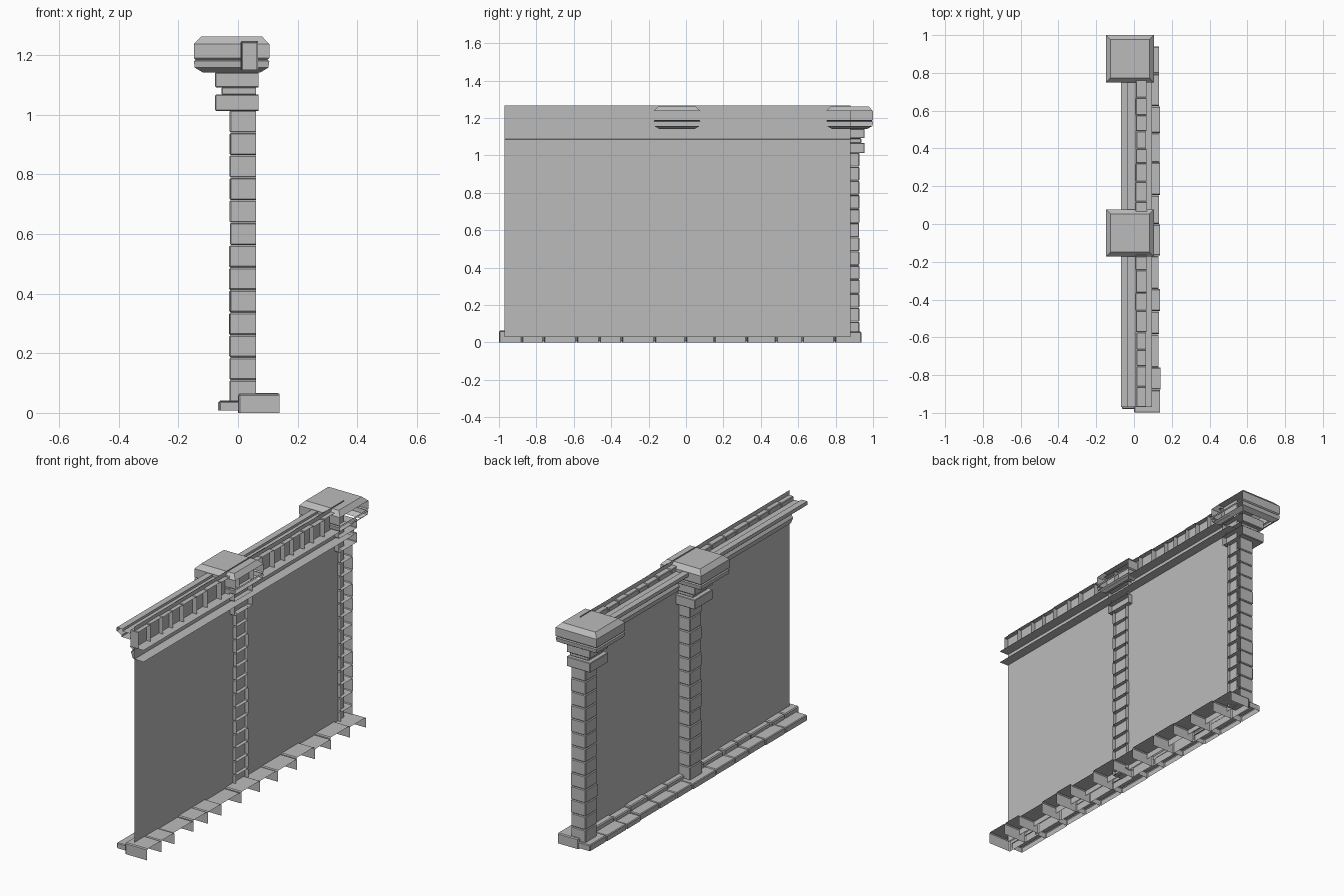
import bpy, bmesh, random
from mathutils import Vector

random.seed(4)
default = bpy.data.objects.get("Cube")
if default:
    bpy.data.objects.remove(default, do_unlink=True)

stone = bpy.data.materials.new("grey stone")
stone.use_nodes = True
GREY = (0.5, 0.5, 0.5, 1)
stone.diffuse_color = GREY
stone.node_tree.nodes["Principled BSDF"].inputs["Base Color"].default_value = GREY


def finish(name, bm, bevel=0):
    me = bpy.data.meshes.new(name)
    bm.to_mesh(me)
    bm.free()
    me.materials.append(stone)
    ob = bpy.data.objects.new(name, me)
    bpy.context.collection.objects.link(ob)
    if bevel:
        mod = ob.modifiers.new("worn_edges", "BEVEL")
        mod.width = bevel
        mod.segments = 1
    return ob


def shell(bm, x, y, z, open_bottom=False):
    """Box over the given ranges, open on the hidden +x side."""
    lo, hi = Vector((x[0], y[0], z[0])), Vector((x[1], y[1], z[1]))
    verts = bmesh.ops.create_cube(bm, size=1)["verts"]
    for v in verts:
        v.co = Vector((a + (b - a) * (c + 0.5) for a, b, c in zip(lo, hi, v.co)))
    faces = {f for v in verts for f in v.link_faces}
    bm.normal_update()
    gone = [f for f in faces if f.normal.x > 0.9 or (open_bottom and f.normal.z < -0.9)]
    bmesh.ops.delete(bm, geom=gone, context="FACES")


def brick_row(name, x, y, z, length, jitter, bevel):
    """Row of open bricks of uneven length along y."""
    bm = bmesh.new()
    a = y[0]
    while a < y[1] - 0.01:
        b = a + length * random.uniform(0.75, 1.3)
        if y[1] - b < length * 0.5:
            b = y[1]
        dx = random.uniform(0, jitter)
        dz = random.uniform(0, jitter)
        shell(bm, (x[0] + dx, x[1] - dx), (a + 0.001, b - 0.001), (z[0], z[1] - dz), True)
        a = b
    finish(name, bm, bevel)


def moulding(name, profile, y):
    """Sheet made by running an x-z profile along y."""
    bm = bmesh.new()
    rows = [[bm.verts.new((px, py, pz)) for px, pz in profile] for py in y]
    for i in range(len(profile) - 1):
        bm.faces.new((rows[0][i], rows[0][i + 1], rows[1][i + 1], rows[1][i]))
    finish(name, bm)


def cap(name, cy):
    """Chamfered slab pair built from stacked rectangular rings."""
    bm = bmesh.new()
    rings = []
    for inset, z in ((0.03, 1.142), (0.003, 1.158), (0.0, 1.18), (0.006, 1.184),
                     (0.0, 1.19), (0.0, 1.237), (0.024, 1.262)):
        x0, x1, h = -0.148 + inset, 0.105 - inset, 0.125 - inset
        rings.append([bm.verts.new((px, cy + s * h, z))
                      for px, s in ((x0, -1), (x1, -1), (x1, 1), (x0, 1))])
    for low, high in zip(rings, rings[1:]):
        for i in range(4):
            j = (i + 1) % 4
            bm.faces.new((low[i], low[j], high[j], high[i]))
    bm.faces.new(rings[-1])
    bm.normal_update()
    hidden = [f for f in bm.faces if f.normal.x > 0.9]
    bmesh.ops.delete(bm, geom=hidden, context="FACES")
    finish(name, bm)


# Flat wall panel
bm = bmesh.new()
WALL_X = 0.04
bm.faces.new([bm.verts.new((WALL_X, y, z)) for y, z in
              ((-0.97, 0.03), (0.88, 0.03), (0.88, 1.268), (-0.97, 1.268))])
finish("wall_panel", bm)

# Two courses of bricks at the foot
brick_row("base_upper_bricks", (0.0, 0.14), (-1.0, 0.94), (0.0, 0.068), 0.14, 0.012, 0.005)
brick_row("base_lower_bricks", (-0.068, 0.01), (-0.98, 0.94), (0.008, 0.042), 0.16, 0.009, 0.004)

# Brick course and mouldings along the top
brick_row("top_bricks", (0.008, 0.068), (-0.97, 0.78), (1.15, 1.248), 0.095, 0.005, 0.003)
moulding("top_rail", [(0.01, 1.188), (-0.04, 1.19), (-0.04, 1.2), (-0.07, 1.215),
                      (-0.07, 1.235), (-0.035, 1.235), (-0.035, 1.222), (0.01, 1.222)],
         (-0.97, 0.78))
moulding("lower_moulding", [(0.095, 1.15), (0.01, 1.15), (0.03, 1.138), (0.018, 1.12),
                            (0.03, 1.087), (0.095, 1.085)], (-0.97, 0.88))

# Two pilasters, each with stacked blocks, collars and a cap
BLOCKS = 13
for label, cy in (("middle", -0.048), ("end", 0.875)):
    bm = bmesh.new()
    step = (1.015 - 0.035) / BLOCKS
    for i in range(BLOCKS):
        z = 0.035 + i * step
        d = random.uniform(0, 0.003)
        shell(bm, (-0.03 + d, 0.06), (cy - 0.054 + d, cy + 0.054 - d),
              (z + 0.0005, z + step - 0.0005))
    finish(label + "_pilaster_blocks", bm, 0.004)

    bm = bmesh.new()
    for x0, x1, h, z0, z1 in ((-0.077, 0.068, 0.08, 1.013, 1.067),
                              (-0.055, 0.06, 0.062, 1.067, 1.092),
                              (-0.077, 0.068, 0.08, 1.092, 1.142)):
        shell(bm, (x0, x1), (cy - h, cy + h), (z0, z1))
    finish(label + "_pilaster_collar", bm, 0.003)
    cap(label + "_pilaster_cap", cy)
